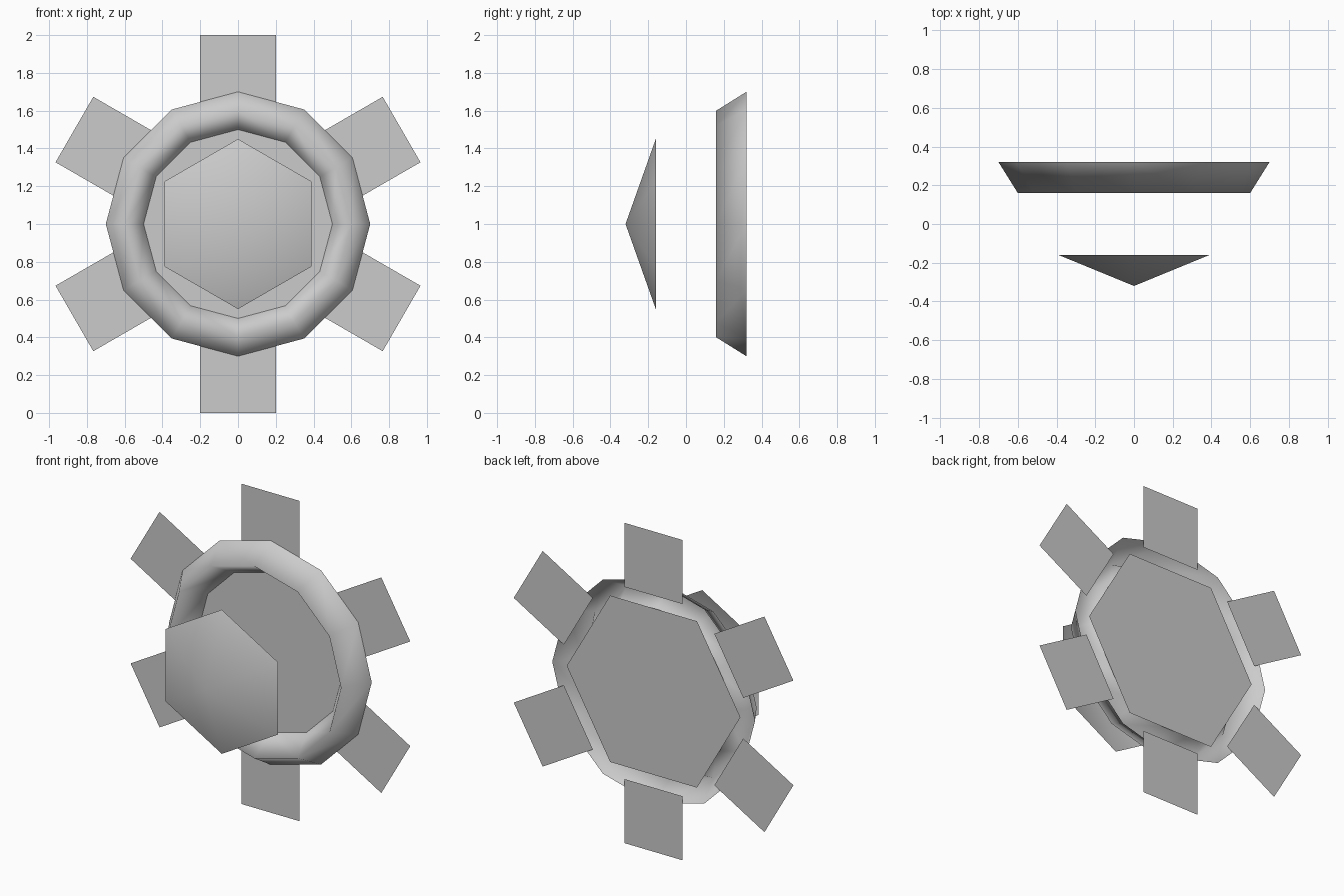
import bpy
from math import cos, sin, pi

BACK, INNER, TIP = 0.32, 0.16, -0.32
CENTRE_Z = 1.0

cube = bpy.data.objects.get("Cube")
if cube:
    bpy.data.objects.remove(cube, do_unlink=True)

grey = bpy.data.materials.new("plain grey")
grey.use_nodes = True
colour = (0.6, 0.6, 0.6, 1)
grey.diffuse_color = colour
grey.node_tree.nodes["Principled BSDF"].inputs["Base Color"].default_value = colour


def circle(radius, y, sides, start=0.0):
    """Points of a regular polygon facing the front."""
    return [(radius * cos(start + 2 * pi * i / sides), y,
             CENTRE_Z + radius * sin(start + 2 * pi * i / sides))
            for i in range(sides)]


def build(name, verts, faces, smooth=False):
    mesh = bpy.data.meshes.new(name)
    mesh.from_pydata(verts, [], faces)
    mesh.materials.append(grey)
    mesh.polygons.foreach_set("use_smooth", [smooth] * len(mesh.polygons))
    obj = bpy.data.objects.new(name, mesh)
    bpy.context.collection.objects.link(obj)
    return obj


# Ring: a smooth V-shaped channel, open at the back
n = 12
verts = circle(0.7, BACK, n) + circle(0.6, INNER, n) + circle(0.5, BACK, n)
faces = [(r * n + i, r * n + (i + 1) % n, (r + 1) * n + (i + 1) % n, (r + 1) * n + i)
         for r in range(2) for i in range(n)]
build("flower_ring", verts, [f[::-1] for f in faces], smooth=True)

# Flat back plate
build("back_plate", circle(0.6, BACK, 6), [tuple(range(6))])

# Smooth six-sided shallow cone floating in front, open at the back
verts = circle(0.45, -INNER, 6, pi / 6) + [(0, TIP, CENTRE_Z)]
build("centre_cone", verts, [(i, (i + 1) % 6, 6) for i in range(6)], smooth=True)

# Six flat square petals around the ring
for i in range(6):
    a = pi / 6 + i * pi / 3
    corners = [(r * cos(a) - t * sin(a), BACK, CENTRE_Z + r * sin(a) + t * cos(a))
               for r, t in ((0.6, -0.2), (1, -0.2), (1, 0.2), (0.6, 0.2))]
    build(f"petal_{i + 1}", corners, [(0, 1, 2, 3)])
